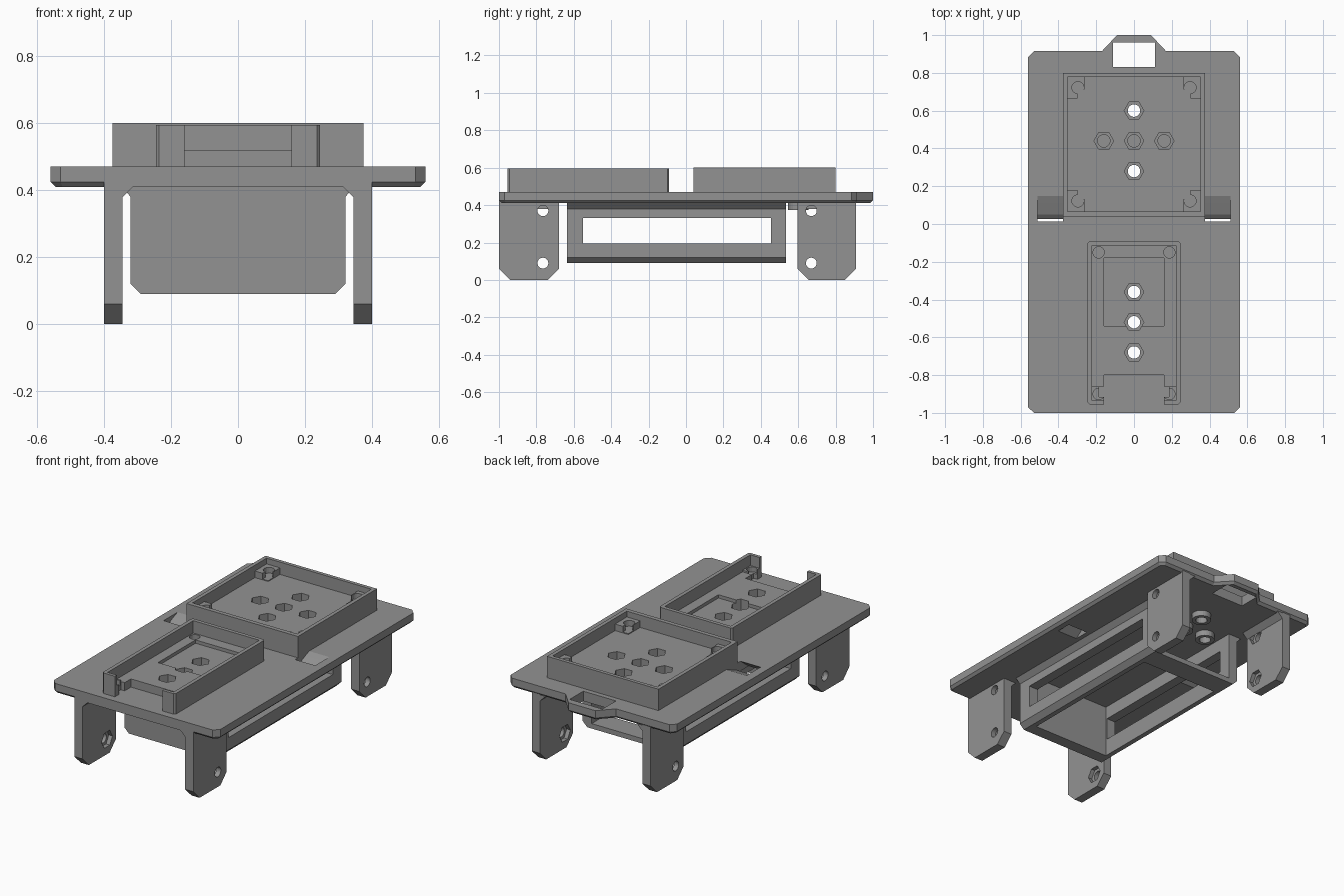
import bpy, bmesh, math

if "Cube" in bpy.data.objects:
    bpy.data.objects.remove(bpy.data.objects["Cube"])

grey = bpy.data.materials.new("plain grey")
grey.diffuse_color = (0.29, 0.29, 0.29, 1)
grey.use_nodes = True
grey.node_tree.nodes["Principled BSDF"].inputs["Base Color"].default_value = grey.diffuse_color


def prism(name, pts, axis, lo, hi):
    """Extrude a 2D profile along an axis: z takes (x, y), x takes (y, z), y takes (x, z)."""
    place = {"z": lambda a, b, h: (a, b, h),
             "x": lambda a, b, h: (h, a, b),
             "y": lambda a, b, h: (a, h, b)}[axis]
    bm = bmesh.new()
    bottom = [bm.verts.new(place(a, b, lo)) for a, b in pts]
    top = [bm.verts.new(place(a, b, hi)) for a, b in pts]
    n = len(pts)
    bm.faces.new(bottom)
    bm.faces.new(top)
    for i in range(n):
        j = (i + 1) % n
        bm.faces.new((bottom[i], bottom[j], top[j], top[i]))
    bmesh.ops.recalc_face_normals(bm, faces=bm.faces)
    me = bpy.data.meshes.new(name)
    bm.to_mesh(me)
    bm.free()
    me.materials.append(grey)
    ob = bpy.data.objects.new(name, me)
    bpy.context.collection.objects.link(ob)
    return ob


def rect(x0, x1, y0, y1):
    return [(x0, y0), (x1, y0), (x1, y1), (x0, y1)]


def box(name, x0, x1, y0, y1, z0, z1):
    return prism(name, rect(x0, x1, y0, y1), "z", z0, z1)


def ngon(cx, cy, r, n):
    return [(cx + r * math.cos(2 * math.pi * i / n), cy + r * math.sin(2 * math.pi * i / n))
            for i in range(n)]


def cut(ob, *shapes):
    """Subtract prisms given as (profile, axis, lo, hi)."""
    for s in shapes:
        c = prism("cutter", *s)
        c.hide_render = True
        m = ob.modifiers.new("cut", "BOOLEAN")
        m.operation, m.solver, m.object = "DIFFERENCE", "EXACT", c
        bpy.context.view_layer.objects.active = ob
        bpy.ops.object.modifier_apply(modifier=m.name)
        bpy.data.objects.remove(c)
    return ob


def mirrored(profile):
    return profile + [(-x, y) for x, y in reversed(profile)]


def shrink(ob, d, z):
    """Chamfer the outline edges lying at height z."""
    bm = bmesh.new()
    bm.from_mesh(ob.data)
    edges = [e for e in bm.edges if all(abs(v.co.z - z) < 1e-4 for v in e.verts)]
    bmesh.ops.bevel(bm, geom=edges, offset=d, segments=1, affect="EDGES")
    bm.to_mesh(ob.data)
    bm.free()


# screw positions and their hexagonal nut pockets
REAR = [(0, 0.6), (-0.16, 0.44), (0, 0.44), (0.16, 0.44), (0, 0.28)]
FRONT = [(0, -0.36), (0, -0.52), (0, -0.68)]


def screw_cuts(points):
    out = []
    for x, y in points:
        out.append((ngon(x, y, 0.052, 6), "z", 0.445, 0.7))
        out.append((ngon(x, y, 0.033, 20), "z", 0.3, 0.7))
    return out


# deck with rear hitch tab
deck = prism("deck", mirrored([(0.53, -1), (0.56, -0.97), (0.56, 0.885), (0.53, 0.915),
                               (0.17, 0.915), (0.09, 1.0)]), "z", 0.41, 0.47)
shrink(deck, 0.015, 0.41)
cut(deck, (rect(-0.11, 0.11, 0.83, 0.96), "z", 0.3, 0.6))
# slanted cable slots
slot = [(0.02, 0.475), (0.16, 0.475), (0.11, 0.455), (0.05, 0.43), (0.015, 0.40), (-0.08, 0.40)]
for lo, hi in ((0.375, 0.51), (-0.51, -0.375)):
    cut(deck, (slot, "x", lo, hi))
cut(deck, *screw_cuts(REAR + FRONT))
# square lower front edge between the legs
box("front_edge", -0.4, 0.4, -1.0, -0.975, 0.41, 0.44)

# screw bosses under the deck
for x, y in REAR:
    cut(prism("screw_boss", ngon(x, y, 0.055, 24), "z", 0.375, 0.415),
        (ngon(x, y, 0.033, 20), "z", 0.3, 0.5))

# legs with bolt holes, inner nut pockets and root gussets
for y0, y1, hy in ((-1.0, -0.68, -0.765), (0.595, 0.91, 0.67)):
    for s in (-1, 1):
        inner, outer = 0.345 * s, 0.4 * s
        leg = prism("leg", [(y0, 0.42), (y0, 0.06), (y0 + 0.06, 0), (y1 - 0.06, 0),
                            (y1, 0.06), (y1, 0.42)], "x", inner, outer)
        for hz in (0.09, 0.37):
            cut(leg, (ngon(hy, hz, 0.029, 24), "x", -0.5 if s < 0 else 0.3, -0.3 if s < 0 else 0.5),
                (ngon(hy, hz, 0.052, 6), "x", min(0.3 * s, 0.37 * s), max(0.3 * s, 0.37 * s)))
        prism("leg_gusset", [(inner, 0.378), (inner, 0.415), (0.308 * s, 0.415)], "y", y0, y1)

# open-bottomed cradle under the deck
Y0, Y1 = -0.635, 0.535
for s in (-1, 1):
    side = prism("cradle_side", [(0.26 * s, 0.09), (0.29 * s, 0.09), (0.32 * s, 0.12), (0.32 * s, 0.38),
                                 (0.35 * s, 0.412), (0.26 * s, 0.412)], "y", Y0, Y1)
    cut(side, (rect(-0.55, 0.455, 0.195, 0.33), "x", -0.5, 0.5))
prism("cradle_front", mirrored([(0.29, 0.09), (0.32, 0.12), (0.32, 0.412)]), "y", Y0, -0.56)
box("cradle_crossbar", -0.27, 0.27, 0.40, Y1, 0.09, 0.12)

# rear tray: floor, walls, corner posts
cut(box("rear_tray_floor", -0.36, 0.36, 0.05, 0.79, 0.465, 0.525), *screw_cuts(REAR))
cut(box("rear_tray_wall", -0.375, 0.375, 0.04, 0.80, 0.465, 0.60),
    (rect(-0.352, 0.352, 0.066, 0.778), "z", 0.4, 0.7))
for s in (-1, 1):
    for cy, t in ((0.722, 1), (0.122, -1)):
        xs = sorted((0.262 * s, 0.355 * s))
        ys = sorted((cy - 0.057 * t, cy + 0.058 * t))
        post = box("corner_post", *xs, *ys, 0.52, 0.565)
        cut(post, (ngon(0.297 * s, cy, 0.032, 20), "z", 0.53, 0.7),
            (rect(*sorted((0.25 * s, 0.30 * s)), *sorted((cy - 0.07 * t, cy - 0.01 * t))), "z", 0.53, 0.7))

# front tray: floor with shallow pocket, walls open at the front
floor = prism("front_tray_floor", mirrored([(0.16, -0.80), (0.16, -0.86), (0.235, -0.86),
                                            (0.235, -0.10)]), "z", 0.465, 0.52)
cut(floor, (rect(-0.16, 0.16, -0.54, -0.18), "z", 0.50, 0.7), *screw_cuts(FRONT))
for s in (-1, 1):
    cut(floor, (ngon(0.187 * s, -0.15, 0.03, 20), "z", 0.49, 0.7))
    # front clips
    cut(box("front_clip", *sorted((0.16 * s, 0.23 * s)), -0.94, -0.86, 0.465, 0.53),
        (ngon(0.187 * s, -0.9, 0.03, 20), "z", 0.5, 0.7),
        (rect(*sorted((0.1 * s, 0.185 * s)), -0.915, -0.85), "z", 0.4, 0.7))
wall = prism("front_tray_wall", mirrored([(0.235, -0.955), (0.245, -0.945), (0.245, -0.10),
                                          (0.235, -0.09)]), "z", 0.465, 0.595)
cut(wall, (rect(-0.222, 0.222, -0.935, -0.113), "z", 0.4, 0.7),
    (rect(-0.16, 0.16, -1.0, -0.9), "z", 0.4, 0.7))
